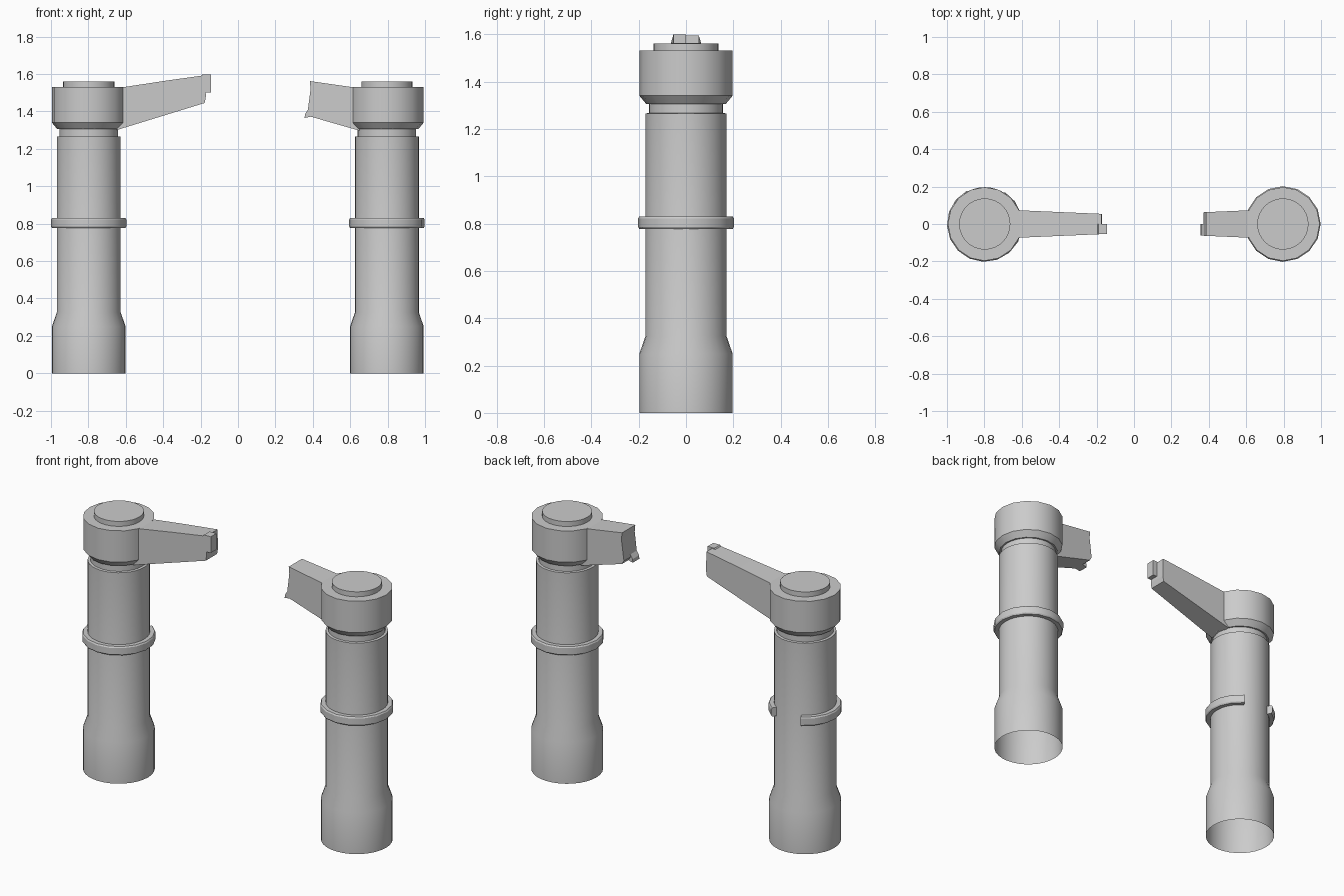
import bpy, bmesh
from math import sin, cos, radians, pi

if "Cube" in bpy.data.objects:
    bpy.data.objects.remove(bpy.data.objects["Cube"])


def finish(bm, name, smooth=True):
    bmesh.ops.recalc_face_normals(bm, faces=bm.faces)
    mesh = bpy.data.meshes.new(name)
    bm.to_mesh(mesh)
    bm.free()
    ob = bpy.data.objects.new(name, mesh)
    bpy.context.collection.objects.link(ob)
    if smooth:
        bpy.ops.object.select_all(action='DESELECT')
        ob.select_set(True)
        bpy.context.view_layer.objects.active = ob
        bpy.ops.object.shade_smooth_by_angle(angle=radians(28))
    return ob


def lathe(name, profile, x, sides, cap_top=False):
    """Spin an open (radius, z) profile around a vertical axis."""
    bm = bmesh.new()
    rings = [[bm.verts.new((x + r * cos(2 * pi * i / sides), r * sin(2 * pi * i / sides), z))
              for i in range(sides)] for r, z in profile]
    for a, b in zip(rings, rings[1:]):
        for i in range(sides):
            j = (i + 1) % sides
            bm.faces.new((a[i], a[j], b[j], b[i]))
    if cap_top:
        bm.faces.new(rings[-1])
    return finish(bm, name)


def band(name, section, x, start, end, steps):
    """Sweep a closed (radius, z) section from one angle to another."""
    bm = bmesh.new()
    closed = abs(end - start) >= 360
    rings = []
    for i in range(steps if closed else steps + 1):
        a = radians(start + (end - start) * i / steps)
        rings.append([bm.verts.new((x + r * cos(a), r * sin(a), z)) for r, z in section])
    n = len(section)
    pairs = list(zip(rings, rings[1:])) + ([(rings[-1], rings[0])] if closed else [])
    for a, b in pairs:
        for k in range(n):
            bm.faces.new((a[k], a[(k + 1) % n], b[(k + 1) % n], b[k]))
    if not closed:
        bm.faces.new(rings[0])
        bm.faces.new(rings[-1])
    return finish(bm, name)


def prism(name, outline, width, back=1.0):
    """Extrude an (x, z) outline along y; width(x) is the half width."""
    bm = bmesh.new()
    front = [bm.verts.new((x, -width(x), z)) for x, z in outline]
    rear = [bm.verts.new((x, back * width(x), z)) for x, z in outline]
    n = len(outline)
    bm.faces.new(front)
    bm.faces.new(rear)
    for i in range(n):
        j = (i + 1) % n
        bm.faces.new((front[i], front[j], rear[j], rear[i]))
    return finish(bm, name, smooth=False)


SHAFT = [(0.197, 0), (0.197, 0.25), (0.171, 0.325), (0.171, 1.265), (0.157, 1.267), (0.157, 1.31)]
CAPITAL = [(0.15, 1.305), (0.168, 1.305), (0.197, 1.34), (0.197, 1.53), (0.137, 1.53)]
DISC = [(0.137, 1.52), (0.137, 1.56)]
RING = [(0.165, 0.777), (0.197, 0.777), (0.202, 0.785), (0.202, 0.822), (0.197, 0.83), (0.165, 0.83)]

# Columns: flared shaft, head, top disc; the left ring has a missing piece at the back
for side, x, start, end, steps in (("left", -0.798, 118, 418, 14), ("right", 0.796, 0, 360, 16)):
    lathe(side + "_shaft", SHAFT, x, 32)
    lathe(side + "_capital", CAPITAL, x, 16, cap_top=True)
    lathe(side + "_top_disc", DISC, x, 32, cap_top=True)
    band(side + "_ring", RING, x, start, end, steps)


def taper(x):
    return 0.073 - 0.043 * (0.61 - abs(x))


# Long broken arch stub with a leftover chip on its front half
prism("left_arch_stub", [(-0.65, 1.30), (-0.62, 1.309), (-0.178, 1.445), (-0.172, 1.48),
                         (-0.175, 1.594), (-0.4, 1.562), (-0.65, 1.524)], taper)
prism("left_arch_chip", [(-0.178, 1.50), (-0.145, 1.50), (-0.145, 1.598), (-0.19, 1.598),
                         (-0.20, 1.585)], taper, back=0.0)

# Short broken arch stub with a chip at its lower front edge
prism("right_arch_stub", [(0.65, 1.297), (0.385, 1.373), (0.372, 1.395), (0.388, 1.52),
                          (0.384, 1.562), (0.40, 1.56), (0.65, 1.524)], taper)
prism("right_arch_chip", [(0.39, 1.372), (0.356, 1.365), (0.358, 1.385), (0.374, 1.41)],
      taper, back=0.0)
